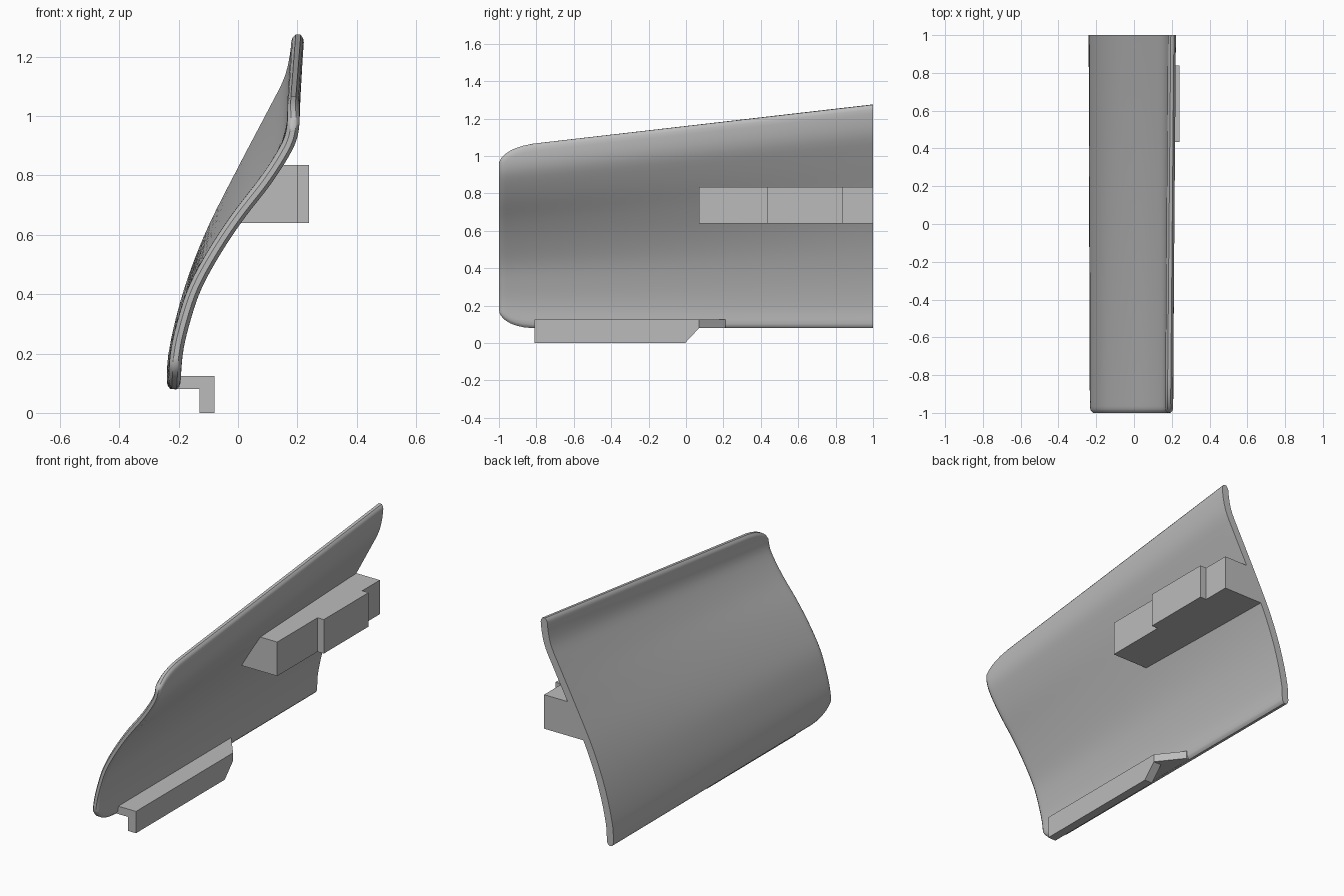
import bpy, bmesh, math

cube = bpy.data.objects.get("Cube")
if cube:
    bpy.data.objects.remove(cube, do_unlink=True)

grey = bpy.data.materials.new("plain_grey")
grey.use_nodes = True
grey.diffuse_color = (0.5, 0.5, 0.5, 1)
grey.node_tree.nodes["Principled BSDF"].inputs["Base Color"].default_value = (0.5, 0.5, 0.5, 1)


def finish(name, bm):
    bmesh.ops.recalc_face_normals(bm, faces=bm.faces)
    mesh = bpy.data.meshes.new(name)
    bm.to_mesh(mesh)
    bm.free()
    mesh.materials.append(grey)
    obj = bpy.data.objects.new(name, mesh)
    bpy.context.collection.objects.link(obj)
    return obj


# Curved panel: centre line (height, x) at the two ends
FRONT = [(.08, -.215), (.2, -.207), (.3, -.185), (.42, -.145), (.54, -.08),
         (.66, 0), (.79, .1), (.9, .168), (.96, .185), (1.045, .185)]
BACK = [(.08, -.22), (.2, -.213), (.4, -.165), (.6, -.09), (.82, .02),
        (1.02, .125), (1.12, .175), (1.2, .195), (1.275, .203)]


def sample(points, u):
    """Smooth interpolation of a profile at fraction u of its height."""
    z = points[0][0] + u * (points[-1][0] - points[0][0])
    i = 0
    while i < len(points) - 2 and z > points[i + 1][0]:
        i += 1

    def slope(k):
        a, b = points[max(k - 1, 0)], points[min(k + 1, len(points) - 1)]
        return (b[1] - a[1]) / (b[0] - a[0])
    (z0, x0), (z1, x1) = points[i], points[i + 1]
    h = z1 - z0
    t = (z - z0) / h
    return ((2*t**3 - 3*t**2 + 1) * x0 + (t**3 - 2*t**2 + t) * h * slope(i)
            + (3*t**2 - 2*t**3) * x1 + (t**3 - t**2) * h * slope(i + 1))


def top_line(y):
    return 1.16 + .115 * y


def centre_x(y, z):
    u = (z - .08) / (top_line(y) - .08)
    k = (y + 1) / 2
    return (1 - k) * sample(FRONT, u) + k * sample(BACK, u)


def corner(y, length, drop):
    s = max(0, 1 - (y + 1) / length)
    return drop * (1 - math.sqrt(max(0, 1 - s**2.2)))


def build_panel():
    bm = bmesh.new()
    ys = [-1, -.997, -.99, -.98, -.965, -.94, -.91, -.87, -.82] + [-.75 + .125 * i for i in range(15)]
    ts = [0, .004, .01, .02] + [.04 + .92 * i / 36 for i in range(37)] + [.98, .99, .996, 1]
    rings = []
    for y in ys:
        low = .08 + corner(y, .2, .1)
        high = top_line(y) - corner(y, .2, .09)
        sides = ([], [])
        for t in ts:
            z = low + t * (high - low)
            x = centre_x(y, z)
            fz = (centre_x(y, z + .004) - centre_x(y, z - .004)) / .008
            edge = min(z - low, high - z, y + 1)
            q = 1 - min(edge / .025, 1)
            half = .021 * max(.4, math.sqrt(max(0, 1 - q * q)))
            n = math.hypot(1, fz)
            for side, sign in zip(sides, (-1, 1)):
                side.append(bm.verts.new((x + sign * half / n, y, z - sign * half * fz / n)))
        rings.append(sides[0] + sides[1][::-1])
    count = len(rings[0])
    for a, b in zip(rings, rings[1:]):
        for i in range(count):
            j = (i + 1) % count
            bm.faces.new((a[i], a[j], b[j], b[i]))
    # Strips closing both ends
    for ring in (rings[0], rings[-1]):
        for i in range(len(ts) - 1):
            bm.faces.new((ring[i], ring[i + 1], ring[-2 - i], ring[-1 - i]))
    obj = finish("curved_panel", bm)
    bpy.ops.object.select_all(action='DESELECT')
    obj.select_set(True)
    bpy.context.view_layer.objects.active = obj
    bpy.ops.object.shade_smooth_by_angle(angle=math.radians(40))


def loft(name, first, last):
    """Solid between two matching outlines."""
    bm = bmesh.new()
    a = [bm.verts.new(p) for p in first]
    b = [bm.verts.new(p) for p in last]
    bm.faces.new(a)
    bm.faces.new(b)
    for i in range(len(a)):
        j = (i + 1) % len(a)
        bm.faces.new((a[i], a[j], b[j], b[i]))
    return finish(name, bm)


def box_ends(x0, x1, z0, z1, y):
    return [(x0, y, z0), (x1, y, z0), (x1, y, z1), (x0, y, z1)]


build_panel()


# Upper mounting block, its inner side buried in the panel
def block_end(y):
    return [(centre_x(y, .64), y, .64), (.2, y, .64), (.2, y, .835), (centre_x(y, .835), y, .835)]


loft("upper_block", block_end(.07), block_end(1))
loft("upper_block_pad", box_ends(.19, .24, .64, .835, .435), box_ends(.19, .24, .64, .835, .84))

# Lower bracket: ledge with a tapered end, and a hanging lip with a sloped end
ledge = [(-.21, -.81), (-.08, -.81), (-.08, .07), (-.19, .21), (-.21, .21)]
loft("lower_ledge", [(x, y, .08) for x, y in ledge], [(x, y, .125) for x, y in ledge])
lip = [(-.81, 0), (-.005, 0), (.07, .08), (-.81, .08)]
loft("lower_lip", [(-.13, y, z) for y, z in lip], [(-.08, y, z) for y, z in lip])
